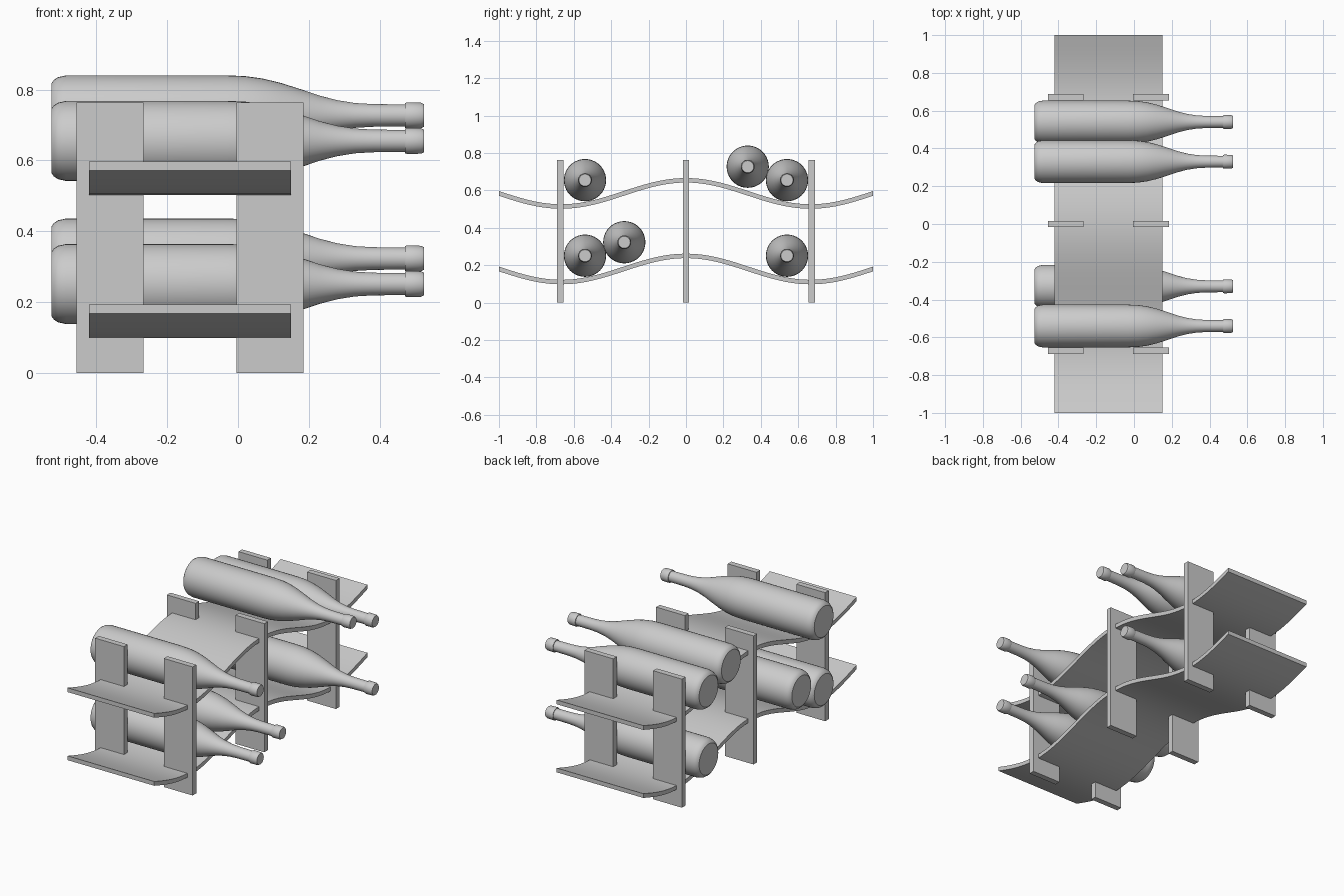
import bpy, bmesh, math
from mathutils import Matrix, Vector

if "Cube" in bpy.data.objects:
    bpy.data.objects.remove(bpy.data.objects["Cube"], do_unlink=True)

grey = bpy.data.materials.new("plain grey")
grey.use_nodes = True
grey.diffuse_color = (0.6, 0.6, 0.6, 1)
grey.node_tree.nodes["Principled BSDF"].inputs["Base Color"].default_value = (0.6, 0.6, 0.6, 1)


def finish(name, bm, smooth=False):
    bmesh.ops.recalc_face_normals(bm, faces=bm.faces)
    mesh = bpy.data.meshes.new(name)
    bm.to_mesh(mesh)
    bm.free()
    mesh.materials.append(grey)
    obj = bpy.data.objects.new(name, mesh)
    bpy.context.collection.objects.link(obj)
    if smooth:
        bpy.ops.object.select_all(action="DESELECT")
        obj.select_set(True)
        bpy.context.view_layer.objects.active = obj
        bpy.ops.object.shade_smooth_by_angle(angle=math.radians(35))
    return obj


def post(name, x, y):
    bm = bmesh.new()
    size = Matrix.Diagonal((0.189, 0.034, 0.763, 1))
    bmesh.ops.create_cube(bm, size=1, matrix=Matrix.Translation((x, y, 0.3815)) @ size)
    finish(name, bm)


def shelf(name, z, steps=60, thick=0.024):
    # Wavy strip: one crest in the middle and a trough at each outer post
    bm = bmesh.new()
    wave = 1.5 * math.pi
    upper, lower = [], []
    for i in range(steps + 1):
        y = -1 + 2 * i / steps
        mid = z + 0.07 * math.cos(wave * y)
        half = thick / 2 * math.hypot(1, 0.07 * wave * math.sin(wave * y))
        upper.append(bm.verts.new((-0.42, y, mid + half)))
        lower.append(bm.verts.new((-0.42, y, mid - half)))
    face = bm.faces.new(upper + lower[::-1])
    side = bmesh.ops.extrude_face_region(bm, geom=[face])
    verts = [g for g in side["geom"] if isinstance(g, bmesh.types.BMVert)]
    bmesh.ops.translate(bm, verts=verts, vec=(0.57, 0, 0))
    finish(name, bm, smooth=True)


# Bottle outline as (x, radius), from base to capped mouth
BOTTLE = [(-0.527, 0), (-0.527, 0.09), (-0.52, 0.1), (-0.508, 0.108), (-0.485, 0.113),
          (-0.03, 0.113), (0.02, 0.111), (0.07, 0.104), (0.12, 0.092), (0.18, 0.073),
          (0.23, 0.056), (0.28, 0.043), (0.33, 0.035), (0.38, 0.032), (0.472, 0.031),
          (0.472, 0.035), (0.477, 0.037), (0.516, 0.036), (0.525, 0.032), (0.525, 0)]


def bottle(name, y, z):
    bm = bmesh.new()
    verts = [bm.verts.new((x, 0, r)) for x, r in BOTTLE]
    edges = [bm.edges.new(pair) for pair in zip(verts, verts[1:])]
    bmesh.ops.spin(bm, geom=verts + edges, cent=(0, 0, 0), axis=(1, 0, 0),
                   angle=2 * math.pi, steps=40, use_merge=True)
    bmesh.ops.remove_doubles(bm, verts=bm.verts, dist=0.0001)
    bmesh.ops.translate(bm, verts=bm.verts, vec=Vector((0, y, z)))
    finish(name, bm, smooth=True)


# Three pairs of upright posts
for row, y in (("front", -0.672), ("middle", 0), ("back", 0.672)):
    post(row + "_right_post", -0.361, y)
    post(row + "_left_post", 0.09, y)

# Two wavy shelves, with bottles in the troughs and leaning on them
for level, z, places in (("lower", 0.18, ((-0.54, 0), (-0.33, 1), (0.54, 0))),
                         ("upper", 0.584, ((-0.54, 0), (0.33, 1), (0.54, 0)))):
    shelf(level + "_shelf", z)
    for n, (y, raised) in enumerate(places, 1):
        bottle(f"{level}_bottle_{n}", y, z + 0.071 + 0.072 * raised)
